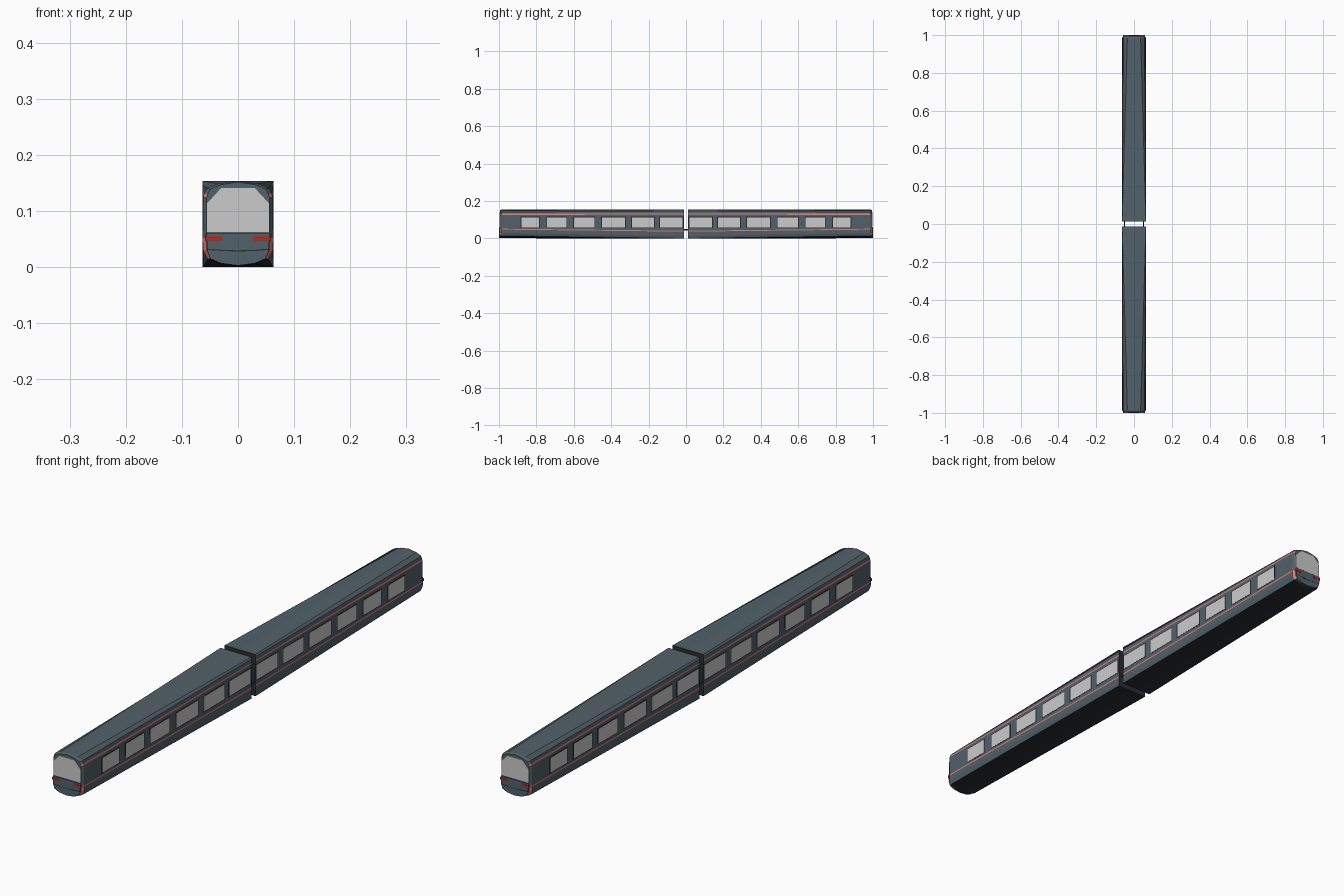
import bpy, bmesh

if "Cube" in bpy.data.objects:
    bpy.data.objects.remove(bpy.data.objects["Cube"])

def material(name, rgb):
    m = bpy.data.materials.new(name)
    m.diffuse_color = (*rgb, 1)
    m.use_nodes = True
    m.node_tree.nodes["Principled BSDF"].inputs["Base Color"].default_value = m.diffuse_color
    return m

BODY = material("slate_paint", (0.085, 0.12, 0.145))
DARK = material("dark_underframe", (0.02, 0.025, 0.03))
RED = material("stripe_red", (0.75, 0.2, 0.17))
LAMP = material("lamp_red", (0.4, 0.025, 0.018))

def finish(bm, name, mats):
    bmesh.ops.recalc_face_normals(bm, faces=bm.faces[:])
    me = bpy.data.meshes.new(name)
    bm.to_mesh(me)
    bm.free()
    for m in mats:
        me.materials.append(m)
    ob = bpy.data.objects.new(name, me)
    bpy.context.collection.objects.link(ob)
    return ob

def box(name, x, y, z, mat=None):
    bm = bmesh.new()
    bmesh.ops.create_cube(bm, size=1)
    for v in bm.verts:
        for i, (a, b) in enumerate((x, y, z)):
            v.co[i] = b if v.co[i] > 0 else a
    return finish(bm, name, [mat] if mat else [])

def slab(name, outline, y0, y1, mat=None):
    """Half outline in x/z, mirrored across x and extruded along y."""
    pts = outline + [(-x, z) for x, z in reversed(outline) if x > 0]
    bm = bmesh.new()
    rings = [[bm.verts.new((x, y, z)) for x, z in pts] for y in (y0, y1)]
    n = len(pts)
    for r in rings:
        bm.faces.new(r)
    for i in range(n):
        j = (i + 1) % n
        bm.faces.new((rings[0][i], rings[0][j], rings[1][j], rings[1][i]))
    return finish(bm, name, [mat] if mat else [])

# half cross-sections, from belly centre up to roof centre
OUTER = [(0, .001), (.030, .005), (.054, .014), (.062, .030), (.063, .047), (.063, .052),
         (.062, .126), (.060, .132), (.055, .141), (.035, .149), (0, .154)]
INNER = [(0, 0), (.030, 0), (.063, 0), (.063, .012), (.063, .036), (.063, .041),
         (.063, .127), (.063, .132), (.063, .146), (.063, .154), (0, .154)]
CAP = [(x * .9, .077 + (z - .077) * .97) for x, z in OUTER]

def car_body(name, s):
    bm = bmesh.new()
    rings = []
    for half, y in ((CAP, .995), (OUTER, .986), (INNER, .012)):
        full = half + [(-x, z) for x, z in reversed(half[1:-1])]
        rings.append([bm.verts.new((x, s * y, z)) for x, z in full])
    n = len(rings[0])
    for k in range(2):
        for i in range(n):
            j = (i + 1) % n
            f = bm.faces.new((rings[k][i], rings[k][j], rings[k + 1][j], rings[k + 1][i]))
            band = min(i, n - 1 - i)
            if band in (4, 6) or (k == 0 and band in (2, 3)):
                f.material_index = 2
            elif band < 2:
                f.material_index = 1
    bm.faces.new(rings[0])
    bm.faces.new(rings[2]).material_index = 1
    return finish(bm, name, [BODY, DARK, RED])

WINDOWS = [(.785, .88), (.64, .743), (.49, .60), (.325, .45), (.17, .29), (.018, .14)]
WINDSHIELD = [(.055, .063), (.055, .114), (.030, .141)]
BUMPER = [(0, .003), (.030, .007), (.049, .015), (.055, .030), (.056, .061)]
GROOVE = [(0, .028), (.030, .029), (.055, .031), (.055, .033), (.030, .031), (0, .030)]

for label, s in (("front", -1), ("rear", 1)):
    def span(a, b):
        return tuple(sorted((s * a, s * b)))
    car_body(label + "_car_body", s)
    # end face: windshield, bumper, dark seam
    slab(label + "_windshield", WINDSHIELD, s * .990, s * .9965)
    slab(label + "_bumper", BUMPER, s * .985, s * .999, BODY)
    slab(label + "_bumper_seam", GROOVE, s * .99, s * .9995, DARK)
    for m in (-1, 1):
        side = "right" if m > 0 else "left"
        def across(a, b):
            return tuple(sorted((m * a, m * b)))
        # lamps
        box(f"{label}_lamp_{side}", across(.028, .058), span(.985, 1.0), (.047, .056), LAMP)
        # side windows with thin dark frames
        for k, (a, b) in enumerate(WINDOWS):
            box(f"{label}_window_frame_{side}_{k}", across(.058, .0632),
                span(max(a - .004, .013), b + .004), (.056, .116), DARK)
            box(f"{label}_window_{side}_{k}", across(.058, .0636), span(a, b), (.059, .113))

# coupling bars across the gap
for m, side in ((-1, "left"), (1, "right")):
    box(f"coupling_bar_{side}", tuple(sorted((m * .047, m * .052))), (-.02, .02), (.043, .05), DARK)
